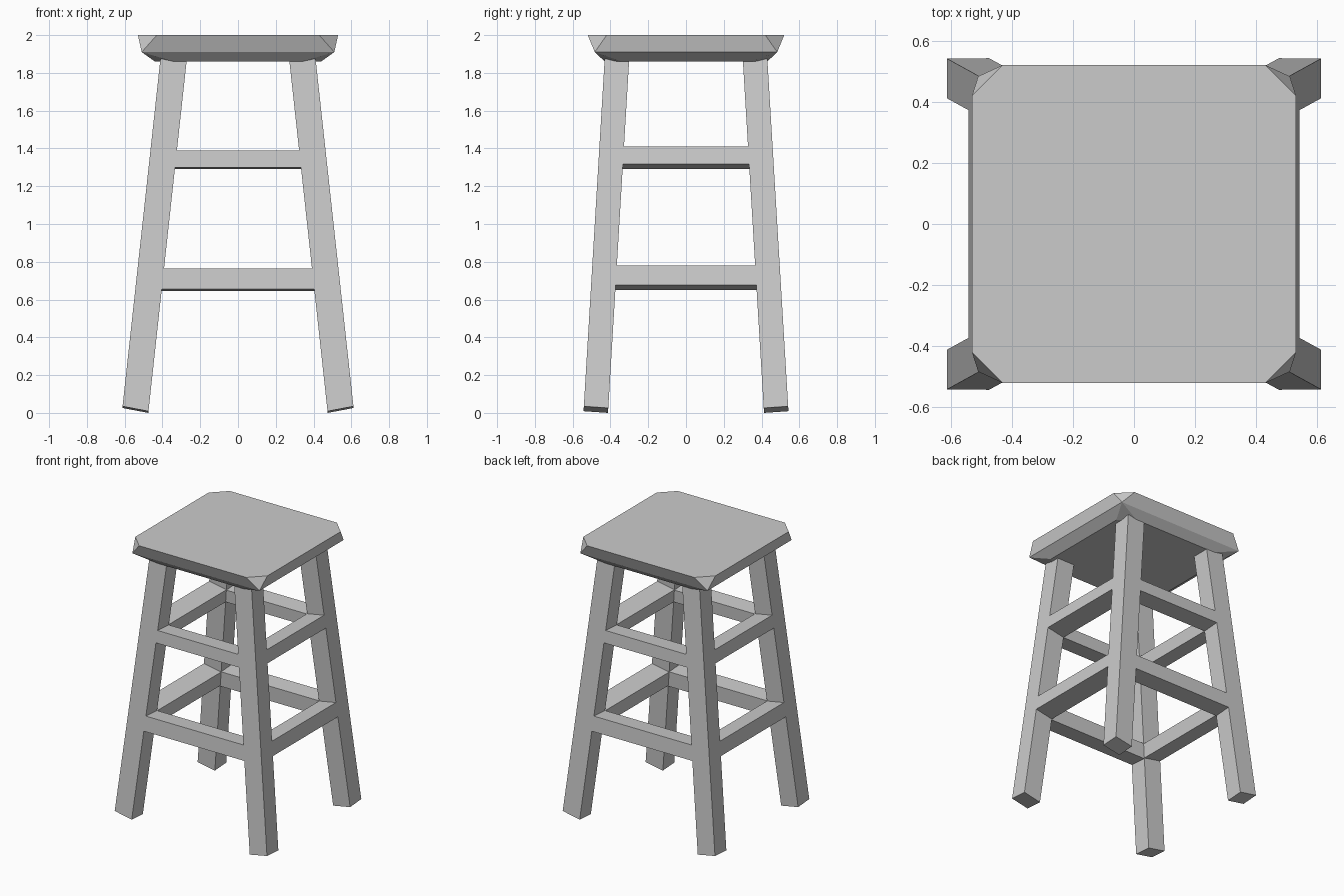
import bpy, bmesh

if "Cube" in bpy.data.objects:
    bpy.data.objects.remove(bpy.data.objects["Cube"])


def hull(name, points):
    """Convex solid around a few points, with flat faces merged."""
    bm = bmesh.new()
    for p in points:
        bm.verts.new(p)
    bmesh.ops.convex_hull(bm, input=bm.verts[:])
    bmesh.ops.dissolve_limit(bm, angle_limit=0.01, verts=bm.verts[:], edges=bm.edges[:])
    bmesh.ops.recalc_face_normals(bm, faces=bm.faces[:])
    mesh = bpy.data.meshes.new(name)
    bm.to_mesh(mesh)
    bm.free()
    obj = bpy.data.objects.new(name, mesh)
    bpy.context.collection.objects.link(obj)
    return obj


# Splayed leg faces: distance from the centre at height z
LEG_W, LEG_D = 0.14, 0.13


def leg_x(z, inner=0):
    return 0.615 - 0.109 * z - LEG_W * inner


def leg_y(z, inner=0):
    return 0.543 - 0.06 * z - LEG_D * inner


SIGNS = (-1, 1)

# Seat: clipped-corner top, one dropped point per corner, smaller underside
seat_points = []
for sx in SIGNS:
    for sy in SIGNS:
        for x, y, z in ((0.43, 0.52, 2.0), (0.53, 0.42, 2.0), (0.51, 0.483, 1.91),
                        (0.34, 0.43, 1.86), (0.44, 0.34, 1.86)):
            seat_points.append((sx * x, sy * y, z))
hull("seat", seat_points)

# Legs: feet cut square to the splay, tops buried in the seat
for sx, side in zip(SIGNS, ("left", "right")):
    for sy, end in zip(SIGNS, ("front", "back")):
        points = []
        for ix in (0, 1):
            for iy in (0, 1):
                foot = 0.026 * (1 - ix) + 0.009 * (1 - iy)
                for z in (foot, 1.91):
                    points.append((sx * leg_x(z, ix), sy * leg_y(z, iy), z))
        hull(f"{end}_{side}_leg", points)

# Stretchers: as deep as the legs, flush with them, tilted with the splay
for level, front_z, side_z in (("lower", (0.655, 0.765), (0.677, 0.78)),
                               ("upper", (1.30, 1.39), (1.317, 1.41))):
    for s, end, side in zip(SIGNS, ("front", "back"), ("left", "right")):
        across, along = [], []
        for inner in (0, 1):
            for e in SIGNS:
                for z in front_z:
                    z -= 0.009 * inner
                    across.append((e * leg_x(z, 1), s * leg_y(z, inner), z))
                for z in side_z:
                    z -= 0.026 * inner
                    along.append((s * leg_x(z, inner), e * leg_y(z, 1), z))
        hull(f"{level}_{end}_stretcher", across)
        hull(f"{level}_{side}_stretcher", along)
